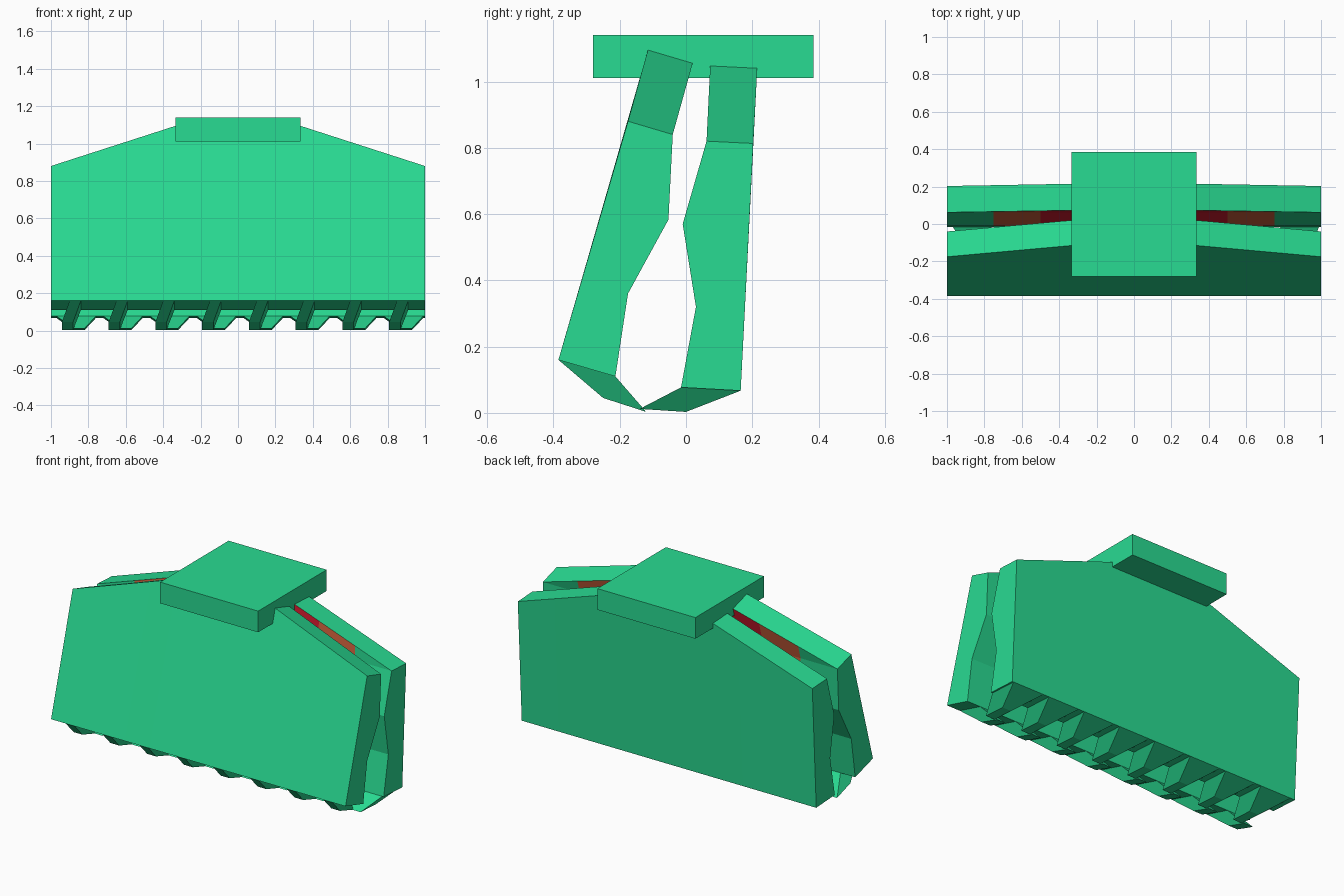
import bpy, bmesh

if "Cube" in bpy.data.objects:
    bpy.data.objects.remove(bpy.data.objects["Cube"])


def material(name, color):
    m = bpy.data.materials.new(name)
    m.diffuse_color = (*color, 1)
    m.use_nodes = True
    m.node_tree.nodes["Principled BSDF"].inputs["Base Color"].default_value = m.diffuse_color
    return m


GREEN = material("green_paint", (0.022, 0.708, 0.287))
RED = material("red_stain", (0.70, 0.012, 0.03))
RUST = material("rust_stain", (0.68, 0.13, 0.05))
COLUMNS = [-1, -0.75, -0.5, -0.333, 0.333, 0.5, 0.75, 1]


def finish(name, bm):
    bmesh.ops.remove_doubles(bm, verts=bm.verts, dist=0.0005)
    bmesh.ops.recalc_face_normals(bm, faces=bm.faces)
    me = bpy.data.meshes.new(name)
    bm.to_mesh(me)
    bm.free()
    for m in (GREEN, RED, RUST):
        me.materials.append(m)
    ob = bpy.data.objects.new(name, me)
    bpy.context.collection.objects.link(ob)
    return ob


def jaw(name, outer_low, outer_end, outer_top, inner_top, inner):
    """Plate lofted along x; top edge slopes down to both ends.
    inner runs downward and starts at the inner end-top point."""
    bm = bmesh.new()
    rings = []
    for x in COLUMNS:
        t = max(0, (abs(x) - 0.333) / 0.667)
        mix = lambda a, b: tuple(p + (q - p) * t for p, q in zip(a, b))
        prof = [outer_low, mix(outer_top, outer_end), mix(inner_top, inner[0])] + inner
        rings.append([bm.verts.new((x, y, z)) for y, z in prof])
    n = len(rings[0])
    for c, (a, b) in enumerate(zip(rings, rings[1:])):
        mid = abs(COLUMNS[c] + COLUMNS[c + 1]) / 2
        for i in range(n):
            j = (i + 1) % n
            f = bm.faces.new((a[i], a[j], b[j], b[i]))
            # stains on the upper inner faces
            if i in (2, 3) and mid < 0.75:
                f.material_index = 1 if mid < 0.5 else 2
    bm.faces.new(rings[0])
    bm.faces.new(rings[-1])
    return finish(name, bm)


def teeth(name, base, tip, base_x, tip_x, base_w, tip_w):
    """Row of eight slanted hooks, each a four-sided frustum."""
    bm = bmesh.new()
    for k in range(8):
        def ring(pts, x, w):
            (y0, z0), (y1, z1) = pts
            x += 0.25 * k
            return [bm.verts.new(p) for p in ((x - w, y0, z0), (x + w, y0, z0),
                                              (x + w, y1, z1), (x - w, y1, z1))]
        a = ring(base, base_x, base_w)
        b = ring(tip, tip_x, tip_w)
        for i in range(4):
            j = (i + 1) % 4
            bm.faces.new((a[i], a[j], b[j], b[i]))
        bm.faces.new(a)
        bm.faces.new(b)
    return finish(name, bm)


# Two jaw plates
jaw("front_jaw", (-0.385, 0.16), (-0.175, 0.88), (-0.115, 1.095), (0.02, 1.055),
    [(-0.04, 0.84), (-0.053, 0.583), (-0.175, 0.36), (-0.213, 0.11)])
jaw("back_jaw", (0.165, 0.067), (0.203, 0.813), (0.215, 1.04), (0.073, 1.047),
    [(0.062, 0.82), (-0.01, 0.57), (0.03, 0.32), (-0.015, 0.077)])

# Tooth rows
teeth("front_teeth", [(-0.385, 0.16), (-0.213, 0.11)], [(-0.25, 0.045), (-0.12, 0.003)],
      -0.87, -0.912, 0.03, 0.03)
teeth("back_teeth", [(0.165, 0.067), (-0.015, 0.077)], [(0.0, 0.003), (-0.14, 0.012)],
      -0.865, -0.85, 0.105, 0.03)

# Mounting block on top
bpy.ops.mesh.primitive_cube_add(size=1, location=(0, 0.052, 1.075))
block = bpy.context.object
block.name = "mounting_block"
block.scale = (0.666, 0.665, 0.13)
block.data.materials.append(GREEN)
